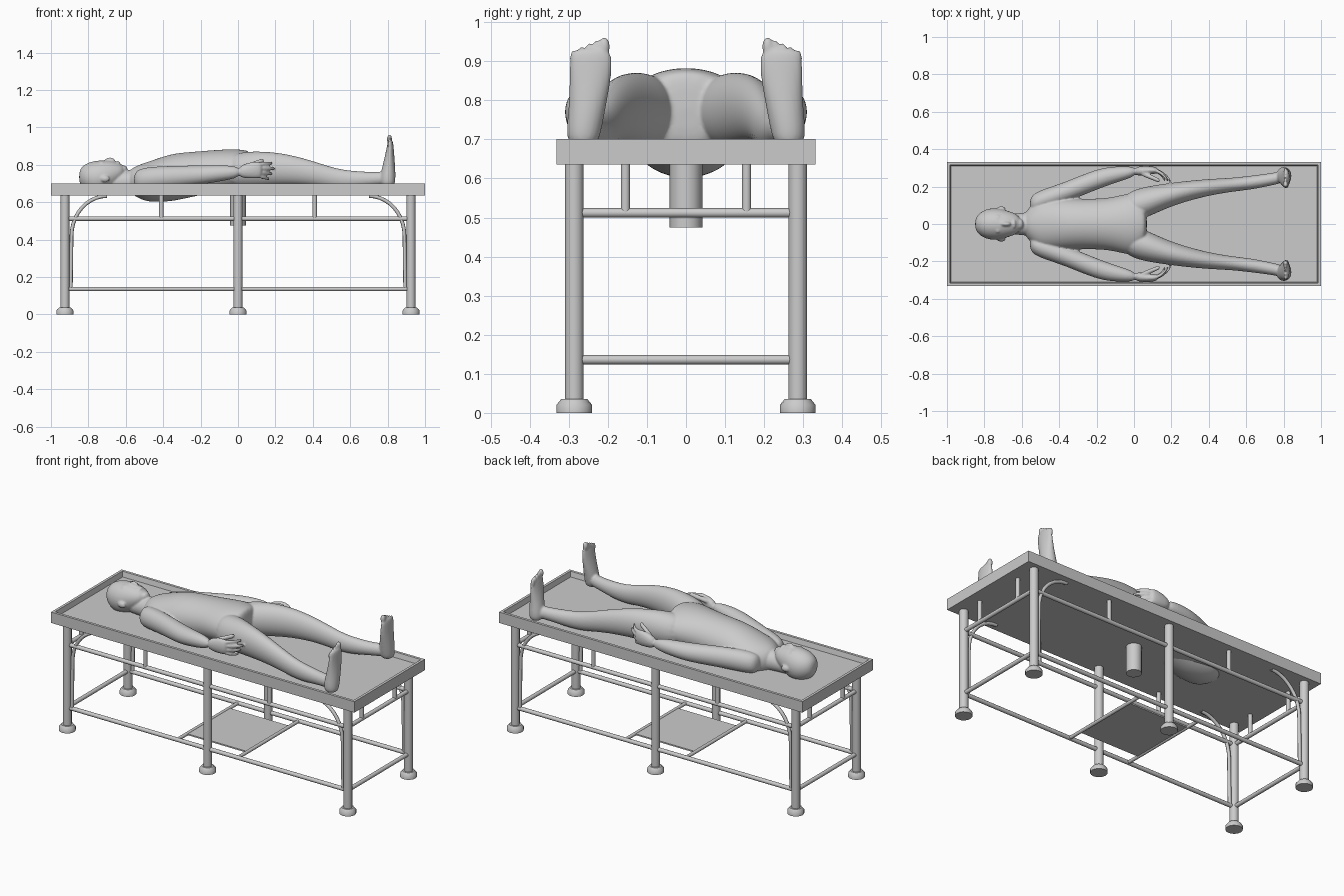
import bpy, bmesh, math
from mathutils import Vector, Matrix

if "Cube" in bpy.data.objects:
    bpy.data.objects.remove(bpy.data.objects["Cube"])

grey = bpy.data.materials.new("plain grey")
grey.use_nodes = True
grey.diffuse_color = (0.6, 0.6, 0.6, 1)
grey.node_tree.nodes["Principled BSDF"].inputs["Base Color"].default_value = (0.6, 0.6, 0.6, 1)


def finish(bm, name, smooth=True):
    bmesh.ops.recalc_face_normals(bm, faces=bm.faces)
    mesh = bpy.data.meshes.new(name)
    bm.to_mesh(mesh)
    bm.free()
    mesh.materials.append(grey)
    obj = bpy.data.objects.new(name, mesh)
    bpy.context.collection.objects.link(obj)
    if smooth:
        bpy.ops.object.select_all(action="DESELECT")
        obj.select_set(True)
        bpy.context.view_layer.objects.active = obj
        bpy.ops.object.shade_smooth_by_angle(angle=math.radians(40))
    return obj


def rod(name, a, b, r, sides=16):
    a, b = Vector(a), Vector(b)
    bm = bmesh.new()
    turn = (b - a).to_track_quat("Z", "Y").to_matrix().to_4x4()
    bmesh.ops.create_cone(bm, cap_ends=True, segments=sides, radius1=r, radius2=r,
                          depth=(b - a).length, matrix=Matrix.Translation((a + b) / 2) @ turn)
    return finish(bm, name)


def box(bm, size, centre):
    m = Matrix.Translation(centre) @ Matrix.Diagonal((*size, 1))
    return bmesh.ops.create_cube(bm, size=1, matrix=m)


def rings(bm, sections, axis="x", sides=16):
    """Loft ellipses; a section is centre x, y, z and two radii."""
    loops = []
    for x, y, z, ra, rb in sections:
        loop = []
        for i in range(sides):
            c, s = math.cos(math.tau * i / sides), math.sin(math.tau * i / sides)
            off = (0, ra * c, rb * s) if axis == "x" else (ra * c, rb * s, 0)
            loop.append(bm.verts.new(Vector((x, y, z)) + Vector(off)))
        loops.append(loop)
    for low, high in zip(loops, loops[1:]):
        for i in range(sides):
            j = (i + 1) % sides
            bm.faces.new((low[i], low[j], high[j], high[i]))
    bm.faces.new(loops[0])
    bm.faces.new(loops[-1])


def blob(bm, centre, size):
    m = Matrix.Translation(centre) @ Matrix.Diagonal((*size, 1))
    bmesh.ops.create_uvsphere(bm, u_segments=12, v_segments=8, radius=1, matrix=m)


# Tray with raised rim
bm = bmesh.new()
box(bm, (2, 0.664, 0.065), (0, 0, 0.668))
bm.faces.ensure_lookup_table()
top = max(bm.faces, key=lambda f: f.calc_center_median().z)
bmesh.ops.inset_region(bm, faces=[top], thickness=0.022)
bmesh.ops.inset_region(bm, faces=[top], thickness=0.01, depth=-0.03)
finish(bm, "tray", smooth=False)

# Legs with stepped feet
LEG_X, LEG_Y, TOP = 0.925, 0.286, 0.64
for x in (-LEG_X, 0, LEG_X):
    for y in (-LEG_Y, LEG_Y):
        rod("leg", (x, y, 0.02), (x, y, TOP), 0.024)
        bm = bmesh.new()
        rings(bm, [(x, y, z, r, r) for z, r in
                   ((0, 0.046), (0.02, 0.046), (0.036, 0.033))], "z")
        finish(bm, "foot_pad")

# Rails round the frame, and short posts up to the tray
RAIL, LOW = 0.512, 0.136
for s in (-1, 1):
    for z in (RAIL, LOW):
        rod("long_rail", (-LEG_X, s * LEG_Y, z), (LEG_X, s * LEG_Y, z), 0.012, 12)
        rod("end_rail", (s * LEG_X, -LEG_Y, z), (s * LEG_X, LEG_Y, z), 0.012, 12)
    for t in (-1, 1):
        rod("side_post", (t * 0.41, s * LEG_Y, RAIL), (t * 0.41, s * LEG_Y, TOP), 0.012, 12)
        rod("end_post", (t * LEG_X, s * 0.155, RAIL), (t * LEG_X, s * 0.155, TOP), 0.012, 12)
    rod("shelf_bar", (s * 0.2, -LEG_Y, LOW), (s * 0.2, LEG_Y, LOW), 0.01, 12)

# Curved corner brackets
for s in (-1, 1):
    for t in (-1, 1):
        path = [(0.894, LOW)]
        for i in range(11):
            a = math.radians(9 * i)
            path.append((0.7 + 0.19 * math.cos(a), 0.42 + 0.213 * math.sin(a)))
        curve = bpy.data.curves.new("corner_bracket", "CURVE")
        curve.dimensions = "3D"
        curve.bevel_depth = 0.01
        curve.bevel_resolution = 2
        curve.materials.append(grey)
        line = curve.splines.new("POLY")
        line.points.add(len(path) - 1)
        for p, (x, z) in zip(line.points, path):
            p.co = (s * x, t * LEG_Y, z, 1)
        bpy.context.collection.objects.link(bpy.data.objects.new("corner_bracket", curve))

# Lower shelf plate and drain
bm = bmesh.new()
box(bm, (0.4, 0.4, 0.008), (0, 0, LOW))
finish(bm, "shelf_plate", smooth=False)
rod("drain", (0, 0, 0.475), (0, 0, 0.65), 0.042, 12)

# Lying figure: torso, neck and head
bm = bmesh.new()
torso = [(-0.59, 0.712, 0.055, 0.055), (-0.55, 0.712, 0.1, 0.08), (-0.51, 0.708, 0.14, 0.1),
         (-0.45, 0.713, 0.145, 0.115), (-0.35, 0.733, 0.14, 0.13), (-0.25, 0.748, 0.135, 0.122),
         (-0.12, 0.767, 0.14, 0.114), (-0.02, 0.772, 0.172, 0.114), (0.04, 0.775, 0.155, 0.105),
         (0.07, 0.78, 0.09, 0.09)]
neck = [(-0.72, 0.705, 0.055, 0.05), (-0.64, 0.71, 0.056, 0.055), (-0.58, 0.71, 0.062, 0.062),
        (-0.52, 0.71, 0.07, 0.07)]
head = [(-0.85, 0.735, 0.025, 0.03), (-0.832, 0.735, 0.056, 0.06), (-0.79, 0.73, 0.082, 0.088),
        (-0.74, 0.73, 0.087, 0.095), (-0.69, 0.743, 0.077, 0.084), (-0.64, 0.757, 0.06, 0.056),
        (-0.605, 0.765, 0.036, 0.03)]
for part in (torso, neck, head):
    rings(bm, [(x, 0, z, ry, rz) for x, z, ry, rz in part], sides=20)

# Face
blob(bm, (-0.685, 0, 0.822), (0.03, 0.013, 0.018))
blob(bm, (-0.642, 0, 0.806), (0.012, 0.026, 0.014))
blob(bm, (-0.61, 0, 0.775), (0.02, 0.03, 0.022))

leg = [(-0.06, 0.09, 0.765, 0.07, 0.08), (0.03, 0.105, 0.773, 0.09, 0.1),
       (0.13, 0.138, 0.778, 0.074, 0.096), (0.25, 0.17, 0.778, 0.058, 0.085),
       (0.4, 0.197, 0.757, 0.045, 0.066), (0.53, 0.21, 0.722, 0.037, 0.055),
       (0.64, 0.223, 0.72, 0.038, 0.046), (0.73, 0.238, 0.725, 0.033, 0.036),
       (0.81, 0.255, 0.73, 0.034, 0.038)]
foot = [(0.803, 0.264, 0.68, 0.034, 0.036), (0.8, 0.262, 0.72, 0.043, 0.046),
        (0.805, 0.253, 0.78, 0.037, 0.048), (0.811, 0.245, 0.85, 0.025, 0.054),
        (0.814, 0.243, 0.9, 0.018, 0.056), (0.815, 0.243, 0.935, 0.012, 0.05)]
arm = [(-0.56, 0.105, 0.715, 0.045, 0.05), (-0.5, 0.125, 0.725, 0.058, 0.064),
       (-0.37, 0.168, 0.735, 0.055, 0.06), (-0.2, 0.24, 0.745, 0.057, 0.053),
       (-0.1, 0.265, 0.755, 0.045, 0.045), (0.02, 0.283, 0.762, 0.027, 0.031)]
palm = [(0.0, 0.28, 0.762, 0.027, 0.031), (0.06, 0.287, 0.77, 0.024, 0.044),
        (0.1, 0.288, 0.773, 0.021, 0.046), (0.13, 0.285, 0.773, 0.016, 0.044)]

for s in (-1, 1):
    def side(sections, axis="x", sides=16):
        rings(bm, [(x, s * y, z, a, b) for x, y, z, a, b in sections], axis, sides)

    side(leg)
    side(foot, "z")
    side(arm)
    side(palm)
    blob(bm, (-0.71, s * 0.083, 0.725), (0.025, 0.012, 0.018))  # ear
    blob(bm, (-0.728, s * 0.032, 0.808), (0.012, 0.018, 0.012))  # eyelid

    # Toes, from the big one on the inside outwards
    for i in range(5):
        r = 0.015 if i == 0 else 0.011
        blob(bm, (0.81, s * (0.209 + 0.0195 * i), 0.937 - 0.008 * i), (r, r, 0.026))

    # Fingers fan out and curl inwards; the thumb lies above
    for i in range(4):
        z = 0.803 - 0.021 * i
        reach = 0.075 - 0.012 * abs(i - 1)
        fan = 0.004 - 0.006 * i
        side([(0.11 + reach * k, 0.286 - 0.042 * k * k, z + fan * k, 0.013 - 0.002 * k, 0.0115)
              for k in (0, 0.4, 0.8, 1.2)], sides=8)
    side([(0.03 + 0.11 * k, 0.275 - 0.045 * k, 0.785 + 0.04 * k, 0.016 - 0.003 * k, 0.015)
          for k in (0, 0.4, 0.8, 1)], sides=8)

# Blend the parts into one smooth skin
figure = finish(bm, "lying_figure")
figure.modifiers.new("round", "SUBSURF").levels = 2
figure.modifiers["round"].render_levels = 2
skin = figure.modifiers.new("skin", "REMESH")
skin.mode = "VOXEL"
skin.voxel_size = 0.0055
skin.use_smooth_shade = True
soften = figure.modifiers.new("soften", "SMOOTH")
soften.factor = 0.5
soften.iterations = 4
